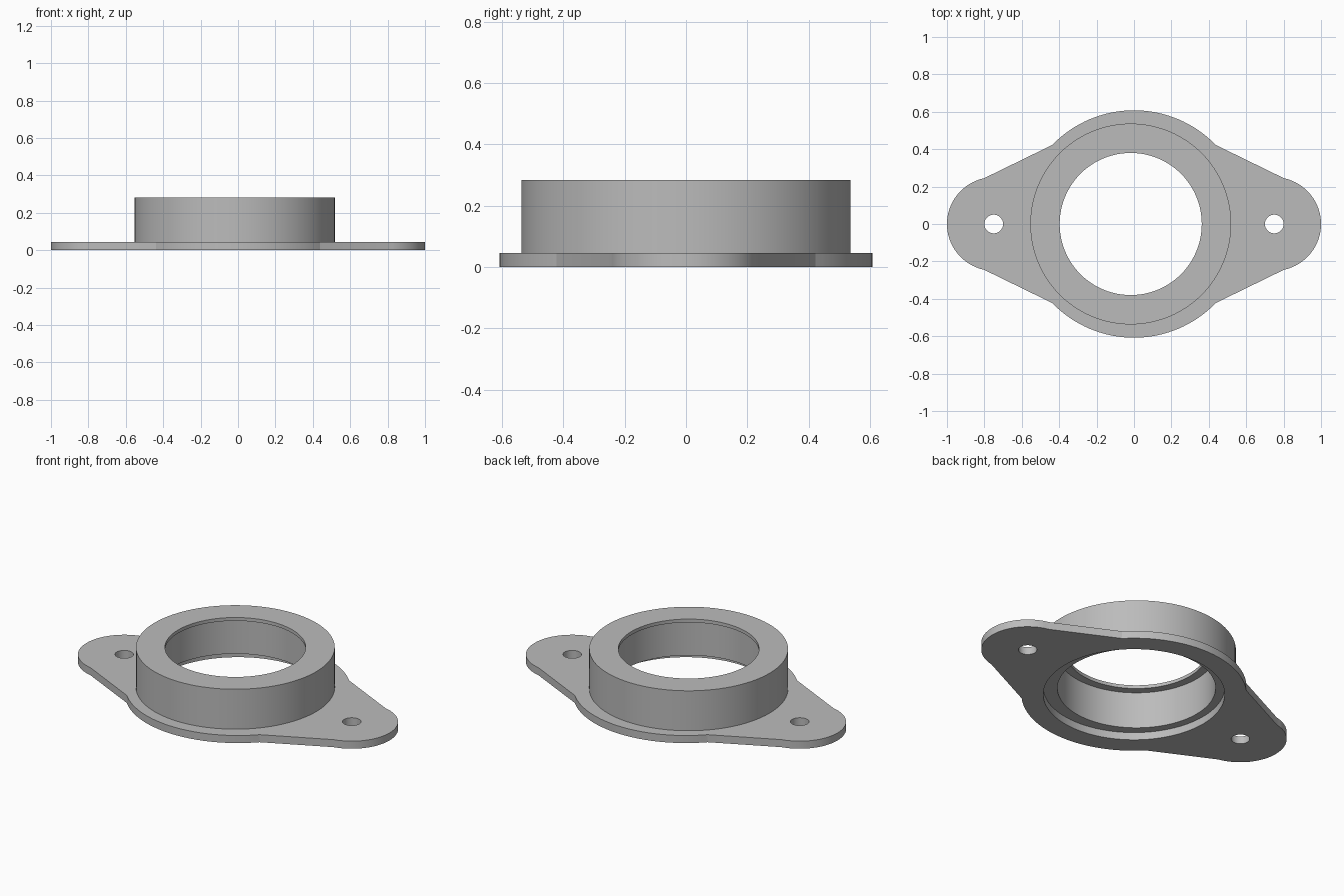
import bpy
import math
from mathutils import Vector

cube = bpy.data.objects.get("Cube")
if cube:
    bpy.data.objects.remove(cube, do_unlink=True)

grey = bpy.data.materials.new("plain grey")
grey.use_nodes = True
colour = (0.5, 0.5, 0.5, 1)
grey.diffuse_color = colour
grey.node_tree.nodes["Principled BSDF"].inputs["Base Color"].default_value = colour

COLLAR_X = -0.0175
PLATE_TOP = 0.045
TOP = 0.283


def arc(cx, radius, start, end, steps):
    """Points along an arc centred on (cx, 0), angles in degrees."""
    angles = [math.radians(start + (end - start) * i / steps) for i in range(steps + 1)]
    return [Vector((cx + radius * math.cos(a), radius * math.sin(a))) for a in angles]


def circle(cx, radius, steps=96):
    return arc(cx, radius, 0, 360, steps)[:-1]


def extrude_outline(name, loops, bottom, top):
    """Solid plate from an outer loop followed by hole loops."""
    curve = bpy.data.curves.new(name, "CURVE")
    curve.dimensions = "2D"
    curve.fill_mode = "BOTH"
    curve.extrude = (top - bottom) / 2
    for loop in loops:
        spline = curve.splines.new("POLY")
        spline.points.add(len(loop) - 1)
        for point, co in zip(spline.points, loop):
            point.co = (co.x, co.y, 0, 1)
        spline.use_cyclic_u = True
    obj = bpy.data.objects.new(name, curve)
    bpy.context.collection.objects.link(obj)
    obj.location.z = (top + bottom) / 2
    bpy.ops.object.select_all(action="DESELECT")
    obj.select_set(True)
    bpy.context.view_layer.objects.active = obj
    bpy.ops.object.convert(target="MESH")
    finish(bpy.context.object)


def lathe(name, profile, cx, steps=96):
    """Closed profile of (radius, height) turned about a vertical axis."""
    n = len(profile)
    verts, faces = [], []
    for i in range(steps):
        a = math.tau * i / steps
        verts += [(r * math.cos(a), r * math.sin(a), z) for r, z in profile]
        j = (i + 1) % steps
        for k in range(n):
            m = (k + 1) % n
            faces.append((i * n + k, j * n + k, j * n + m, i * n + m))
    mesh = bpy.data.meshes.new(name)
    mesh.from_pydata(verts, [], faces)
    obj = bpy.data.objects.new(name, mesh)
    bpy.context.collection.objects.link(obj)
    obj.location.x = cx
    finish(obj)


def finish(obj):
    obj.data.materials.clear()
    obj.data.materials.append(grey)
    bpy.ops.object.select_all(action="DESELECT")
    obj.select_set(True)
    bpy.context.view_layer.objects.active = obj
    bpy.ops.object.mode_set(mode="EDIT")
    bpy.ops.mesh.select_all(action="SELECT")
    bpy.ops.mesh.remove_doubles(threshold=0.0001)
    bpy.ops.mesh.normals_make_consistent(inside=False)
    bpy.ops.object.mode_set(mode="OBJECT")
    bpy.ops.object.shade_smooth_by_angle(angle=math.radians(12))


# Flange: round middle, rounded ears joined by straight flanks
outline = (arc(0.75, 0.25, -78, 78, 32) + arc(0, 0.608, 44, 136, 32)
           + arc(-0.75, 0.25, 102, 258, 32) + arc(0, 0.608, 224, 316, 32))
holes = [circle(0, 0.49), circle(0.75, 0.05, 32), circle(-0.75, 0.05, 32)]
extrude_outline("flange_plate", [outline] + holes, 0, PLATE_TOP)

# Collar: upright ring with a thin inward lip at its top
lathe("collar", [(0.537, PLATE_TOP), (0.537, TOP), (0.38, TOP),
                 (0.38, TOP - 0.02), (0.427, TOP - 0.02), (0.427, PLATE_TOP)], COLLAR_X)
